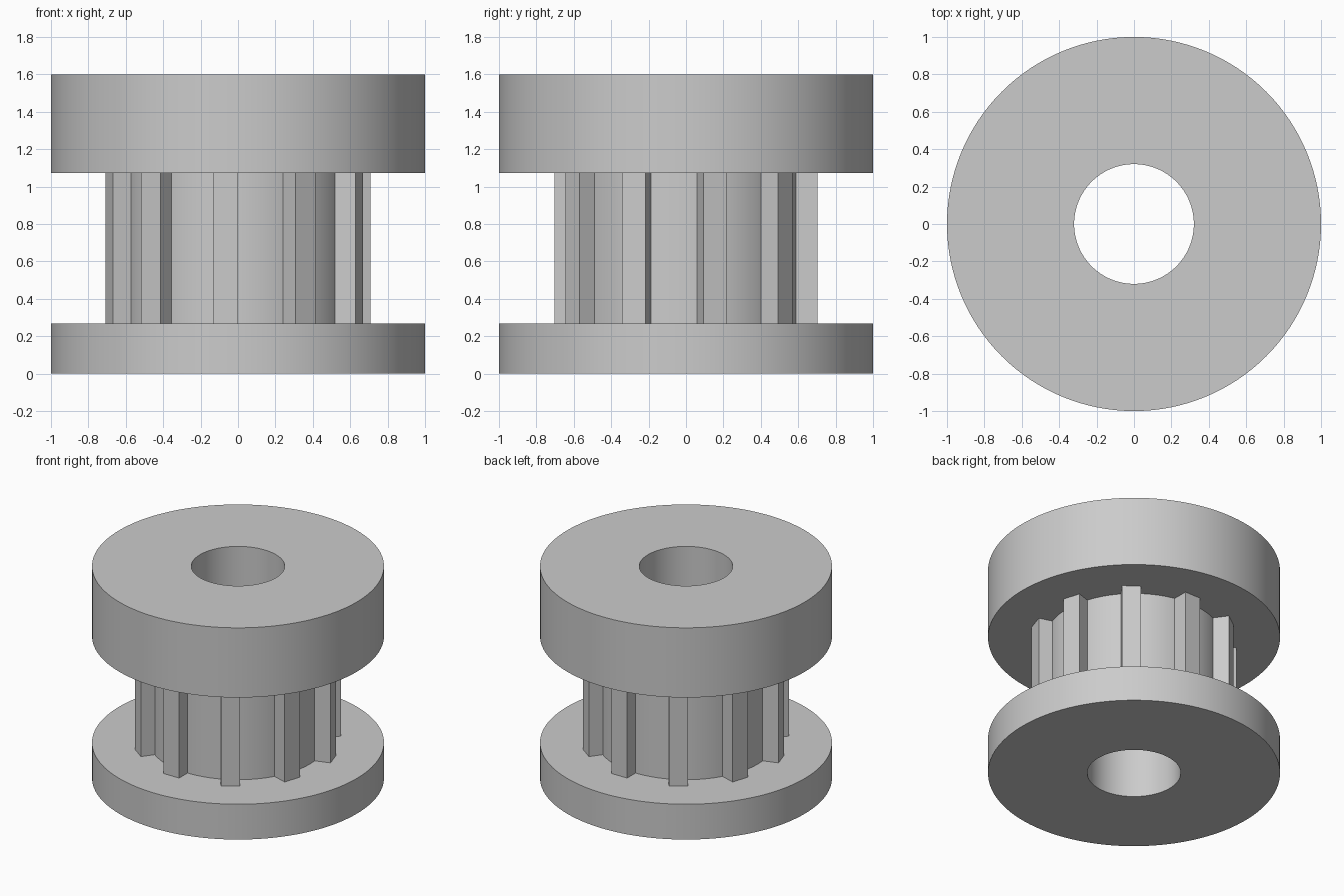
import bpy, bmesh, math
from mathutils import Matrix, Vector

if "Cube" in bpy.data.objects:
    bpy.data.objects.remove(bpy.data.objects["Cube"], do_unlink=True)

GREY = (0.6, 0.6, 0.6, 1)
metal = bpy.data.materials.new("plain_grey")
metal.use_nodes = True
metal.diffuse_color = GREY
metal.node_tree.nodes["Principled BSDF"].inputs["Base Color"].default_value = GREY

BORE, CORE, RIM, TOOTH = 0.32, 0.603, 1.0, 0.703
LOW, HIGH, TOP = 0.267, 1.073, 1.6
TEETH, TOOTH_WIDTH, SEGMENTS = 10, 0.13, 128


def finish(name, bm):
    bmesh.ops.recalc_face_normals(bm, faces=bm.faces)
    mesh = bpy.data.meshes.new(name)
    bm.to_mesh(mesh)
    bm.free()
    mesh.materials.append(metal)
    obj = bpy.data.objects.new(name, mesh)
    bpy.context.collection.objects.link(obj)
    return obj


# Spool body: bored core with both flanges, turned from one closed profile
profile = [(BORE, 0), (RIM, 0), (RIM, LOW), (CORE, LOW),
           (CORE, HIGH), (RIM, HIGH), (RIM, TOP), (BORE, TOP)]
bm = bmesh.new()
rings = []
for i in range(SEGMENTS):
    a = math.tau * i / SEGMENTS
    rings.append([bm.verts.new((r * math.cos(a), r * math.sin(a), z)) for r, z in profile])
for i, ring in enumerate(rings):
    after = rings[(i + 1) % SEGMENTS]
    for j in range(len(profile)):
        k = (j + 1) % len(profile)
        bm.faces.new((ring[j], after[j], after[k], ring[k]))
body = finish("spool_body", bm)
bpy.ops.object.select_all(action='DESELECT')
body.select_set(True)
bpy.context.view_layer.objects.active = body
bpy.ops.object.shade_smooth_by_angle(angle=math.radians(30))

# Drive teeth: square bars set to one side of each radial line
root = CORE - 0.04
size = Vector((TOOTH_WIDTH, TOOTH - root, HIGH - LOW))
centre = Vector((-TOOTH_WIDTH / 2, -(TOOTH + root) / 2, (HIGH + LOW) / 2))
for i in range(TEETH):
    bm = bmesh.new()
    bmesh.ops.create_cube(bm, size=1)
    turn = Matrix.Rotation(math.tau * i / TEETH, 4, 'Z')
    bm.transform(turn @ Matrix.Translation(centre) @ Matrix.Diagonal(size).to_4x4())
    finish(f"drive_tooth_{i + 1}", bm)
